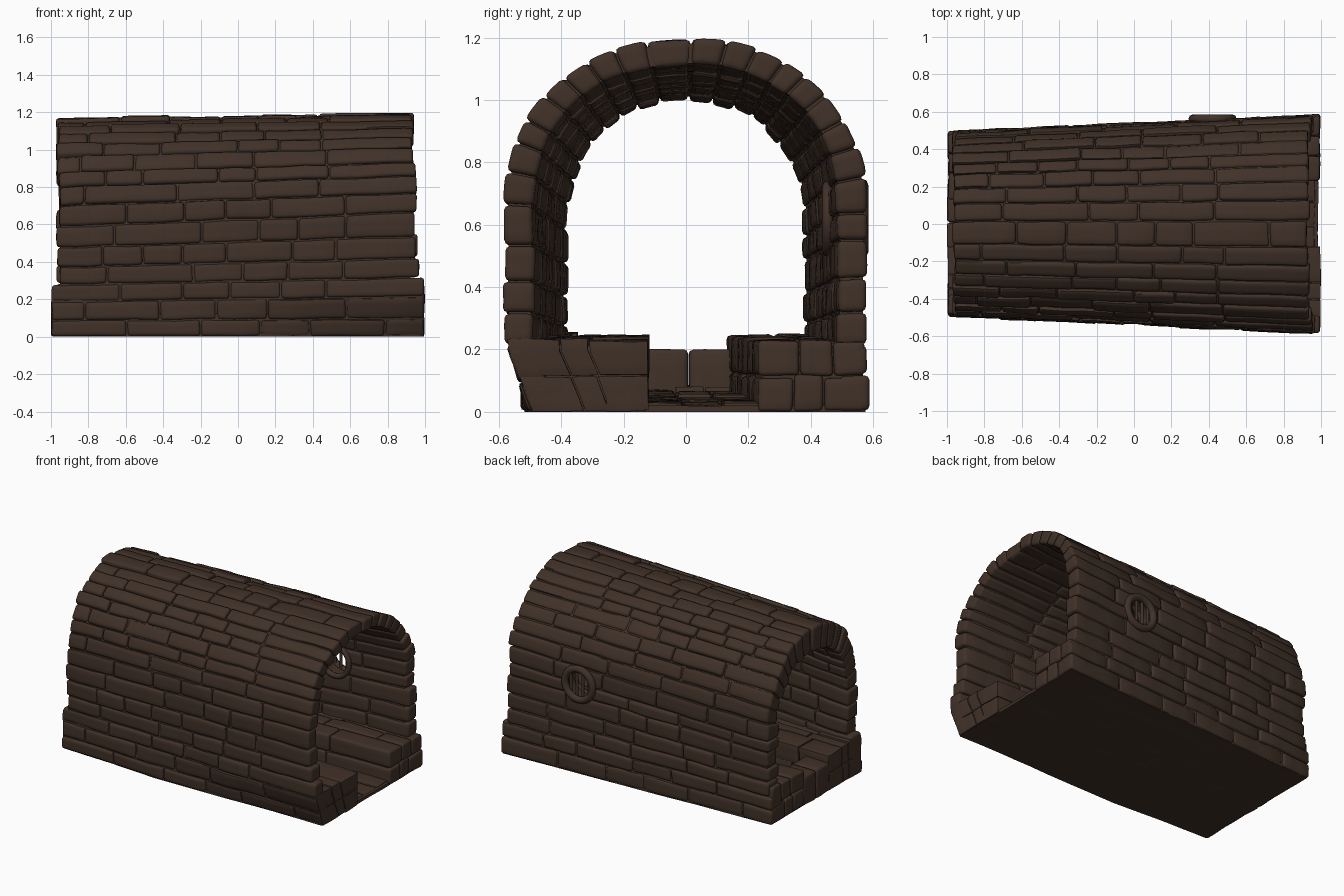
import bpy
import bmesh
import math
import random
from mathutils import Vector, noise

random.seed(4)
cube = bpy.data.objects.get("Cube")
if cube:
    bpy.data.objects.remove(cube, do_unlink=True)

stone = bpy.data.materials.new("dark brown stone")
stone.use_nodes = True
COLOUR = (0.052, 0.031, 0.021, 1)
stone.diffuse_color = COLOUR
stone.node_tree.nodes["Principled BSDF"].inputs["Base Color"].default_value = COLOUR


def lerp(a, b, t):
    return a + (b - a) * t


def arch(u, v, w):
    """u runs along the tunnel, v around the arch, w from inner to outer face."""
    t = (u + 1) / 2
    half = lerp(lerp(0.375, 0.49, t), lerp(0.49, 0.585, t), w)
    top = lerp(lerp(0.99, 1.115, t), lerp(1.165, 1.195, t), w)
    spring = lerp(0.57, 0.65, t)
    k = 0.2
    if v < k:
        return Vector((u, -half, spring * v / k))
    if v > 1 - k:
        return Vector((u, half, spring * (1 - v) / k))
    angle = math.pi * (v - k) / (1 - 2 * k)
    c, s = math.cos(angle), max(0, math.sin(angle))
    return Vector((u, -half * math.copysign(abs(c) ** 0.9, c),
                   spring + (top - spring) * s ** 0.9))


def ledge(side):
    def place(u, v, w):
        t = (u + 1) / 2
        inner = 0.12 if side < 0 else lerp(0.13, 0.23, t)
        return Vector((u, side * lerp(inner, lerp(0.48, 0.575, t), v),
                       w * lerp(0.25, 0.23, t)))
    return place


def channel(u, v, w):
    t = (u + 1) / 2
    return Vector((u, lerp(-0.14, lerp(0.15, 0.25, t), v), w * lerp(0.08, 0.025, t)))


def footing(u, v, w):
    half = lerp(0.48, 0.575, (u + 1) / 2)
    return Vector((u, lerp(-half, half, v), w))


def weather(p):
    """Lumpy stone, with the front wall worn away at its foot near one end."""
    p = p + noise.noise_vector(p * 7) * 0.007
    if p.y < -0.3 and p.z < 0.2:
        p.y += 0.08 * (1 - p.z / 0.2) * min(1, max(0, (p.x + 0.2) / 1.1))
    p.x = min(1, max(-1, p.x))
    p.z = max(0, p.z)
    return p


def add_block(bm, place, lo, hi, cuts=2):
    block = bmesh.new()
    bmesh.ops.create_cube(block, size=1)
    bmesh.ops.subdivide_edges(block, edges=block.edges[:], cuts=cuts, use_grid_fill=True)
    for v in block.verts:
        v.co = weather(place(*[lerp(lo[i], hi[i], v.co[i] + 0.5) for i in range(3)]))
    bmesh.ops.recalc_face_normals(block, faces=block.faces[:])
    scratch = bpy.data.meshes.new("block")
    block.to_mesh(scratch)
    block.free()
    bm.from_mesh(scratch)
    bpy.data.meshes.remove(scratch)


def finish(name, bm, bevel=0.0, cutter=None):
    mesh = bpy.data.meshes.new(name)
    bm.to_mesh(mesh)
    bm.free()
    mesh.materials.append(stone)
    obj = bpy.data.objects.new(name, mesh)
    bpy.context.collection.objects.link(obj)
    bpy.ops.object.select_all(action="DESELECT")
    obj.select_set(True)
    bpy.context.view_layer.objects.active = obj
    if bevel:
        mod = obj.modifiers.new("rounded edges", "BEVEL")
        mod.width, mod.segments = bevel, 2
        mod.limit_method, mod.angle_limit = "ANGLE", math.radians(45)
        bpy.ops.object.modifier_apply(modifier=mod.name)
    if cutter:
        mod = obj.modifiers.new("window hole", "BOOLEAN")
        mod.object, mod.operation, mod.solver = cutter, "DIFFERENCE", "EXACT"
        bpy.ops.object.modifier_apply(modifier=mod.name)
    bpy.ops.object.shade_smooth_by_angle(angle=math.radians(50))


def splits(start, end, low, high):
    """Uneven joints between two ends."""
    joints = [start]
    while end - joints[-1] > high * 1.3:
        joints.append(joints[-1] + random.uniform(low, high))
    return joints + [end]


# Round window in the back wall
WINDOW = Vector((0.42, 0.5, 0.62))
bpy.ops.mesh.primitive_cylinder_add(vertices=24, radius=0.1, depth=0.4, location=WINDOW,
                                    rotation=(math.pi / 2, 0, 0))
hole = bpy.context.object
hole.name = "window_cutter"
hole.hide_render = True

# Mortar core of the vault
bm = bmesh.new()
add_block(bm, arch, (-0.95, 0, 0.1), (0.92, 1, 0.87), cuts=30)
finish("vault_core", bm, cutter=hole)

# Courses of vault stones
bm = bmesh.new()
COURSES = 30
lines = [(i + random.uniform(-0.13, 0.13)) / COURSES for i in range(COURSES + 1)]
lines[0], lines[-1] = 0, 1
for i in range(COURSES):
    mid = (i + 0.5) / COURSES
    foot = i < 3 or i >= COURSES - 2
    wobble = random.uniform(-0.012, 0.012)
    first = -0.998 if foot else -0.967 + wobble
    last = 0.998 if foot else 0.975 - 0.04 * math.sin(math.pi * mid) + wobble
    joints = splits(first, last, 0.2, 0.42)
    if i % 2:
        joints[1] -= 0.08
    for a, b in zip(joints, joints[1:]):
        add_block(bm, arch, (a + 0.004, lines[i] + 0.001, random.uniform(-0.03, 0.04)),
                  (b - 0.004, lines[i + 1] - 0.001, 1 + random.uniform(-0.08, 0.06)))
finish("vault_stones", bm, bevel=0.014, cutter=hole)
bpy.data.objects.remove(hole, do_unlink=True)

# Side ledges along the channel
for side, name in ((-1, "front_ledge"), (1, "back_ledge")):
    bm = bmesh.new()
    add_block(bm, ledge(side), (-0.97, 0.05, 0), (0.97, 0.98, 0.93), cuts=6)
    for row in range(2):
        across = [0, random.uniform(0.3, 0.45), random.uniform(0.6, 0.75), 1]
        for c, d in zip(across, across[1:]):
            joints = splits(-0.998, 0.998, 0.22, 0.4)
            for a, b in zip(joints, joints[1:]):
                add_block(bm, ledge(side), (a + 0.004, c + 0.006, row * 0.5 + 0.01),
                          (b - 0.004, d - 0.006, row * 0.5 + 0.5 + random.uniform(-0.03, 0.02)))
    finish(name, bm, bevel=0.012)

# Sloping channel floor
bm = bmesh.new()
for c in range(3):
    joints = splits(-0.97, 0.97, 0.15, 0.3)
    for a, b in zip(joints, joints[1:]):
        add_block(bm, channel, (a + 0.003, c / 3 + 0.01, 0),
                  (b - 0.003, (c + 1) / 3 - 0.01, random.uniform(0.85, 1.1)))
finish("channel_floor", bm, bevel=0.008)

# Sill stones closing the narrow end of the channel
bm = bmesh.new()
for c in range(2):
    add_block(bm, footing, (-0.998, lerp(0.36, 0.51, c), 0),
              (-0.82, lerp(0.505, 0.66, c), 0.2))
finish("channel_sill", bm, bevel=0.014)

# Flat base under everything
bm = bmesh.new()
add_block(bm, footing, (-0.985, 0, 0), (0.985, 1, 0.02), cuts=10)
for v in bm.verts:
    if v.co.z < 0.01:
        v.co.z = 0
finish("base_slab", bm)

# Window rings and bars
for name, y, thick in (("outer_window_ring", 0.562, 0.024), ("inner_window_ring", 0.455, 0.018)):
    bpy.ops.mesh.primitive_torus_add(major_radius=0.105, minor_radius=thick,
                                     major_segments=28, minor_segments=8,
                                     location=(WINDOW.x, y, WINDOW.z),
                                     rotation=(math.pi / 2, 0, 0))
    ring = bpy.context.object
    ring.name = name
    ring.data.materials.append(stone)
    bpy.ops.object.shade_smooth_by_angle(angle=math.radians(50))
for i in range(4):
    dx = (i - 1.5) * 0.045
    bpy.ops.mesh.primitive_cylinder_add(vertices=10, radius=0.01,
                                        depth=2 * math.sqrt(0.108 ** 2 - dx ** 2),
                                        location=(WINDOW.x + dx, 0.55, WINDOW.z))
    bar = bpy.context.object
    bar.name = f"window_bar_{i + 1}"
    bar.data.materials.append(stone)
    bpy.ops.object.shade_smooth_by_angle(angle=math.radians(50))
